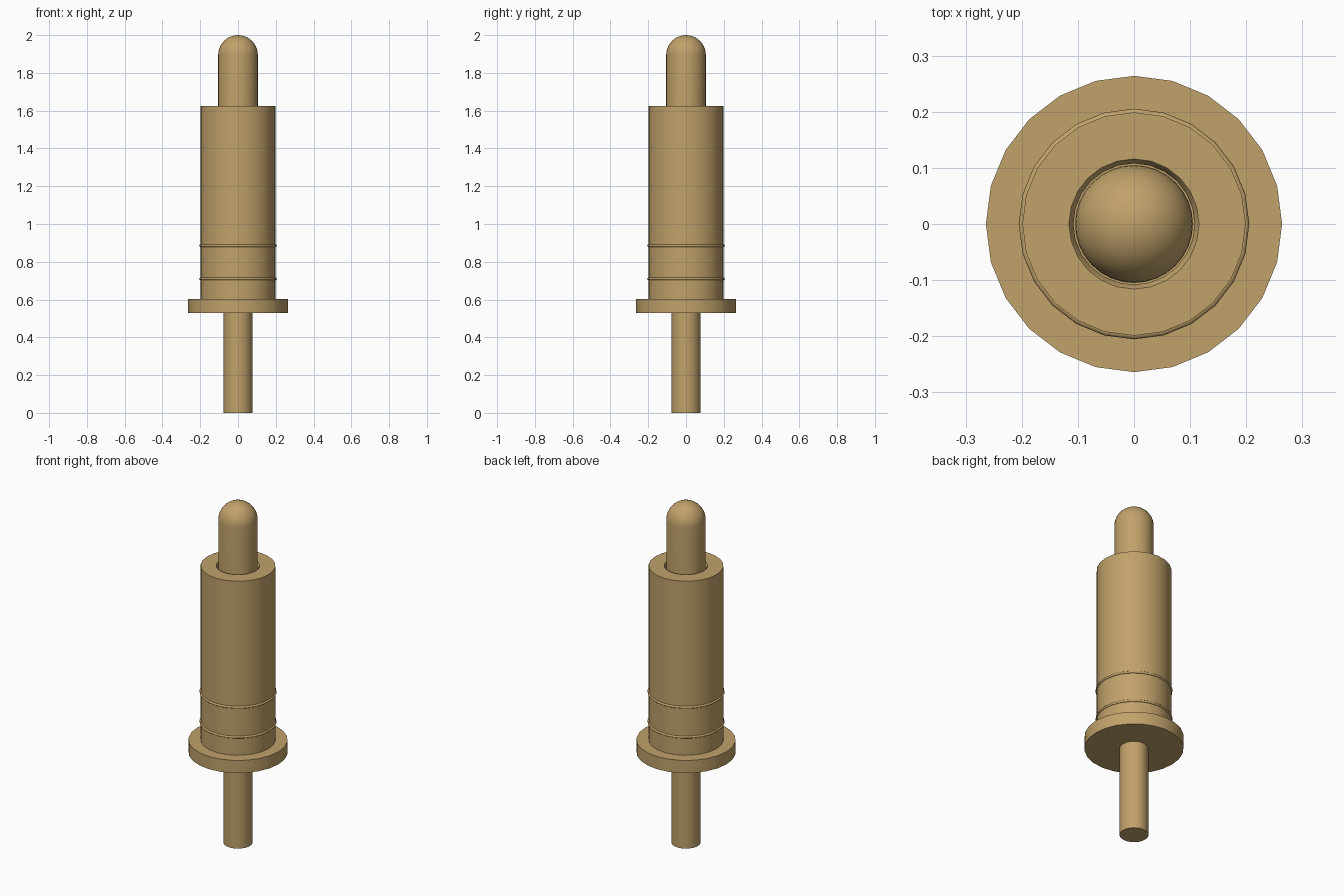
import bpy, bmesh, math

if "Cube" in bpy.data.objects:
    bpy.data.objects.remove(bpy.data.objects["Cube"])

brass = bpy.data.materials.new("warm brass")
brass.diffuse_color = (0.53, 0.36, 0.145, 1.0)
brass.use_nodes = True
brass.node_tree.nodes["Principled BSDF"].inputs["Base Color"].default_value = brass.diffuse_color


def lathe(name, profile, segments=24, angle=35):
    """Revolve an (r, z) profile, listed bottom to top, around z."""
    bm = bmesh.new()
    rings = []
    for r, z in profile:
        if r < 1e-6:
            rings.append([bm.verts.new((0, 0, z))])
        else:
            rings.append([bm.verts.new((r * math.cos(2 * math.pi * i / segments),
                                        r * math.sin(2 * math.pi * i / segments), z))
                          for i in range(segments)])
    for a, b in zip(rings, rings[1:]):
        for i in range(segments):
            j = (i + 1) % segments
            if len(a) == 1:
                bm.faces.new((a[0], b[j], b[i]))
            elif len(b) == 1:
                bm.faces.new((a[i], a[j], b[0]))
            else:
                bm.faces.new((a[i], a[j], b[j], b[i]))
    mesh = bpy.data.meshes.new(name)
    bm.to_mesh(mesh)
    bm.free()
    mesh.materials.append(brass)
    obj = bpy.data.objects.new(name, mesh)
    bpy.context.collection.objects.link(obj)
    bpy.ops.object.select_all(action='DESELECT')
    obj.select_set(True)
    bpy.context.view_layer.objects.active = obj
    bpy.ops.object.shade_smooth_by_angle(angle=math.radians(angle))
    return obj


# Solder tail below the flange
lathe("tail_pin", [(0, 0), (0.077, 0), (0.077, 0.53)])

# Flange, barrel with two raised rings, and countersunk mouth
R = 0.199


def ridge(z, r=0.0065, steps=6):
    return [(R + r * math.sin(math.pi * k / steps),
             z - r * math.cos(math.pi * k / steps)) for k in range(steps + 1)]


lathe("barrel", [(0, 0.53), (0.264, 0.53), (0.264, 0.604), (R, 0.604)]
      + ridge(0.71) + ridge(0.885)
      + [(R, 1.625), (0.116, 1.625), (0.108, 1.612), (0.108, 1.57), (0.09, 1.57)])

# Spring plunger with a hemispherical tip
pr = 0.105
dome = [(pr * math.cos(math.pi / 2 * k / 10), 2 - pr + pr * math.sin(math.pi / 2 * k / 10))
        for k in range(10)]
lathe("plunger", [(pr, 1.55)] + dome + [(0, 2.0)], segments=32)
